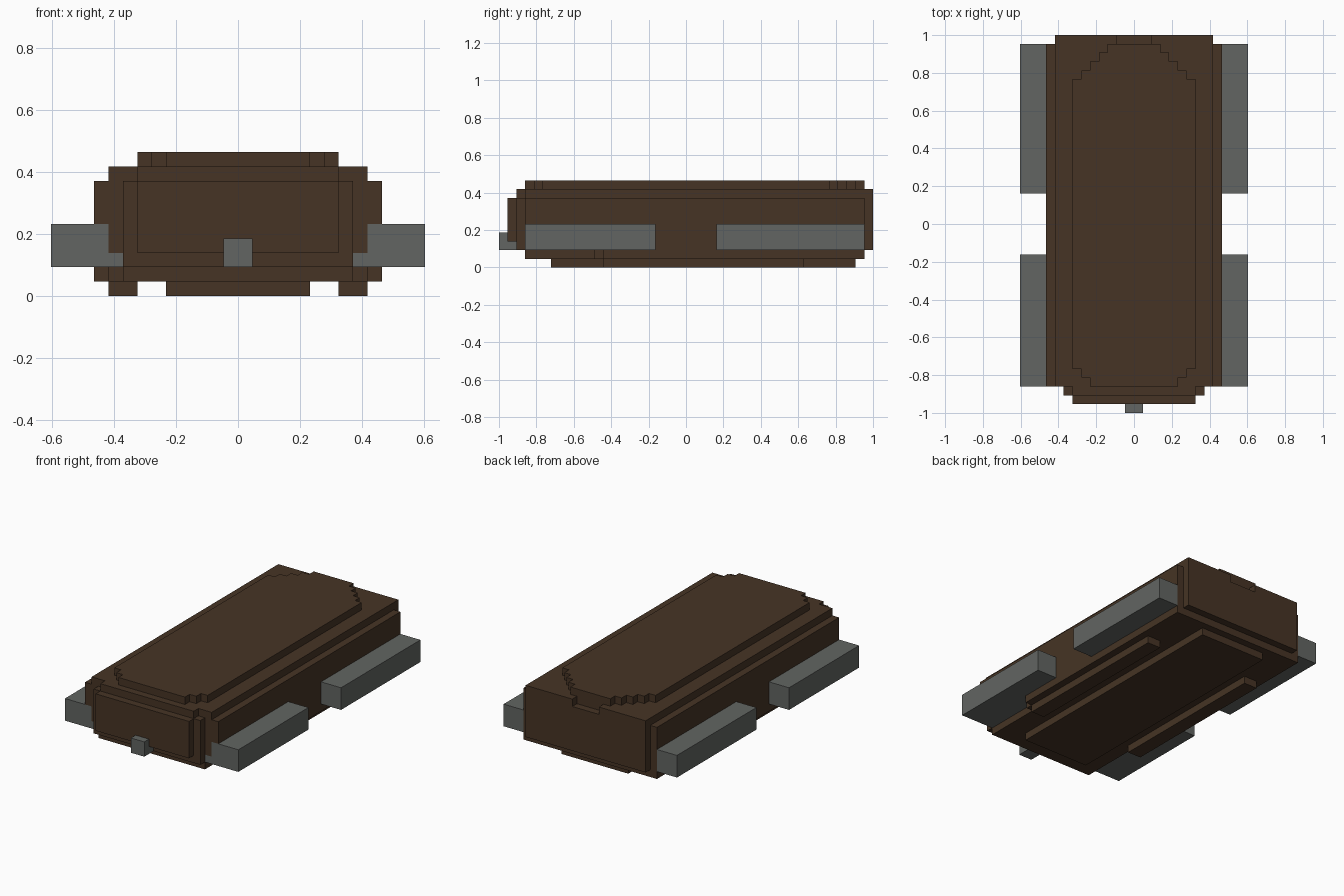
import bpy
import bmesh

cube = bpy.data.objects.get("Cube")
if cube:
    bpy.data.objects.remove(cube, do_unlink=True)

U = 2 / 43  # size of one block


def make_material(name, rgb):
    m = bpy.data.materials.new(name)
    m.use_nodes = True
    m.diffuse_color = (*rgb, 1)
    bsdf = m.node_tree.nodes["Principled BSDF"]
    bsdf.inputs["Base Color"].default_value = (*rgb, 1)
    bsdf.inputs["Roughness"].default_value = 0.8
    return m


brown = make_material("dark brown", (0.061, 0.034, 0.018))
grey = make_material("grey", (0.122, 0.130, 0.122))


def extrude_outline(name, points, z0, z1, mat):
    """Flat outline in block units, extruded from z0 to z1."""
    bm = bmesh.new()
    face = bm.faces.new([bm.verts.new((x * U, y * U, z0 * U)) for x, y in points])
    up = bmesh.ops.extrude_face_region(bm, geom=[face])["geom"]
    bmesh.ops.translate(bm, vec=(0, 0, (z1 - z0) * U),
                        verts=[v for v in up if isinstance(v, bmesh.types.BMVert)])
    bmesh.ops.recalc_face_normals(bm, faces=bm.faces)
    mesh = bpy.data.meshes.new(name)
    bm.to_mesh(mesh)
    bm.free()
    mesh.materials.append(mat)
    obj = bpy.data.objects.new(name, mesh)
    bpy.context.collection.objects.link(obj)
    return obj


def slab(name, y_start, steps, z0, z1, mat=brown):
    """Mirrored stepped slab: steps are (half width, y where that width ends)."""
    right, y = [], y_start
    for w, y_end in steps:
        right += [(w, y), (w, y_end)]
        y = y_end
    left = [(-x, y) for x, y in reversed(right)]
    return extrude_outline(name, right + left, z0, z1, mat)


def box(name, x0, x1, y0, y1, z0, z1, mat=brown):
    return extrude_outline(name, [(x0, y0), (x1, y0), (x1, y1), (x0, y1)], z0, z1, mat)


def pair(name, x0, x1, *rest):
    box("left_" + name, x0, x1, *rest)
    box("right_" + name, -x1, -x0, *rest)


# Hull, stacked from the bottom up
slab("keel_plate", -15.5, [(5, 19.5)], 0, 1)
pair("bottom_rail", 7, 9, -9.5, 13.5, 0, 1)
slab("hull_floor", -18.5, [(8, -10.5), (9, -9.5), (10, 20.5)], 1, 2)
slab("hull_lower", -19.5, [(8, -3.5), (10, 20.5), (9, 21.5)], 2, 3)
slab("hull_middle", -19.5, [(8, -18.5), (9, -3.5), (10, 20.5), (9, 21.5)], 3, 5)
slab("hull_upper", -19.5, [(8, -18.5), (10, 20.5), (9, 21.5)], 5, 8)
slab("deck", -19.5, [(7, -18.5), (9, 20.5)], 8, 9)
pair("rear_deck_lip", 2, 9, 20.5, 21.5, 8, 9)
slab("top_plate", -18.5, [(5, -17.5), (6, -16.5), (7, 16.5), (6, 17.5),
                          (5, 18.5), (4, 19.5), (3, 20.5)], 9, 10)

# Nose panel and knob
box("nose_panel", -7, 7, -20.5, -19.5, 3, 8)
box("nose_knob", -1, 1, -21.5, -19.5, 2, 4, grey)

# Side pods; the front pair is recessed into the hull
pair("front_pod_base", 8, 13, -18.5, -3.5, 2, 3, grey)
pair("front_pod", 9, 13, -18.5, -3.5, 3, 5, grey)
pair("rear_pod", 10, 13, 3.5, 20.5, 2, 5, grey)
